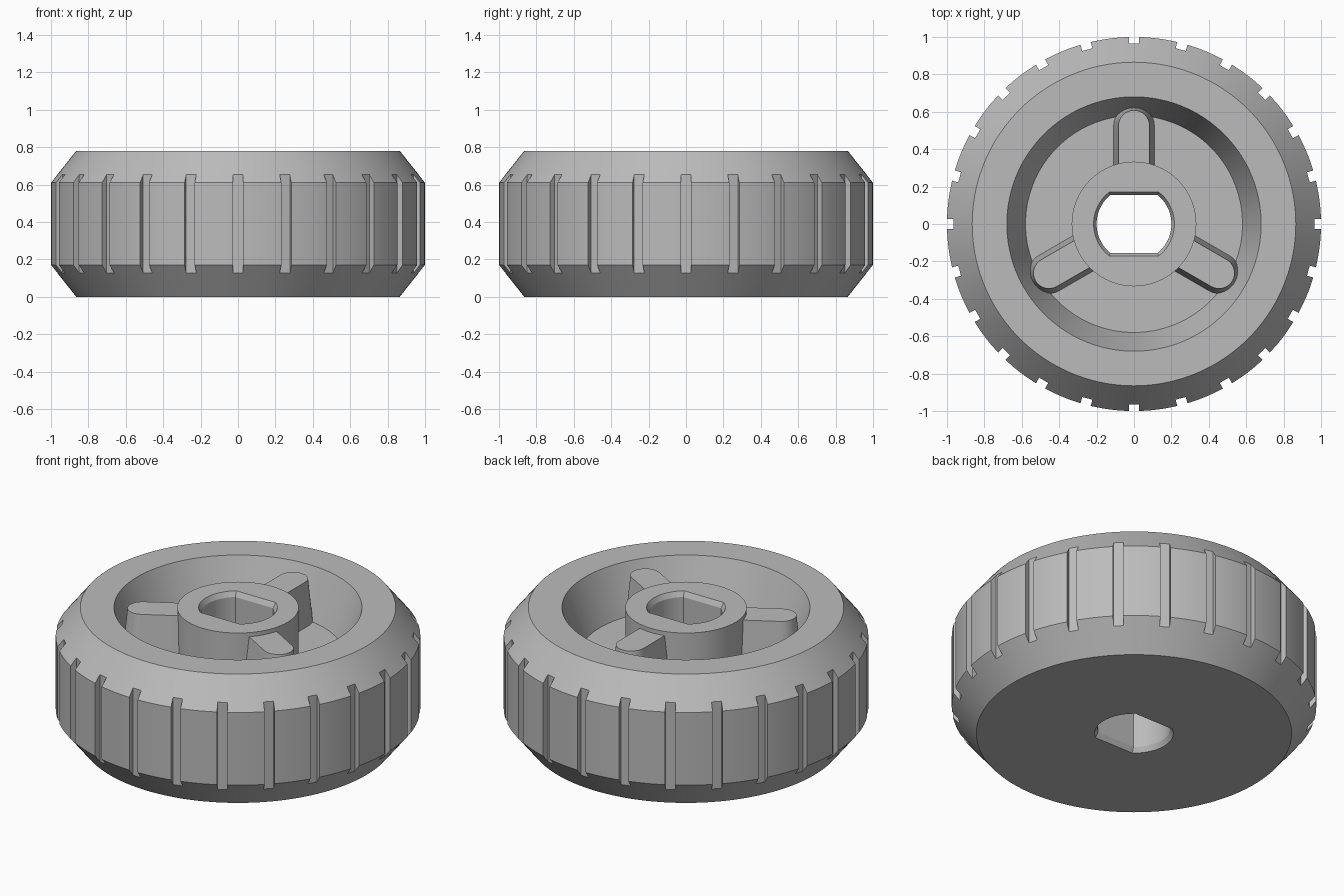
import bpy, bmesh
from math import pi, sin, cos, asin, radians
from mathutils import Matrix

cube = bpy.data.objects.get("Cube")
if cube:
    bpy.data.objects.remove(cube, do_unlink=True)

HEIGHT, FLOOR = 0.78, 0.5
SEGMENTS, GROOVES = 144, 24

grey = bpy.data.materials.new("grey plastic")
grey.use_nodes = True
colour = (0.5, 0.5, 0.5, 1)
grey.diffuse_color = colour
grey.node_tree.nodes["Principled BSDF"].inputs["Base Color"].default_value = colour


def make_object(name, bm):
    bmesh.ops.recalc_face_normals(bm, faces=bm.faces)
    mesh = bpy.data.meshes.new(name)
    bm.to_mesh(mesh)
    bm.free()
    mesh.materials.append(grey)
    obj = bpy.data.objects.new(name, mesh)
    bpy.context.collection.objects.link(obj)
    return obj


def activate(obj):
    bpy.ops.object.select_all(action='DESELECT')
    obj.select_set(True)
    bpy.context.view_layer.objects.active = obj


def loft(bm, sections):
    """Skin a stack of equal-length outlines and cap both ends."""
    rings = [[bm.verts.new(p) for p in section] for section in sections]
    n = len(rings[0])
    for low, high in zip(rings, rings[1:]):
        for i in range(n):
            j = (i + 1) % n
            bm.faces.new((low[i], low[j], high[j], high[i]))
    bm.faces.new(rings[0])
    bm.faces.new(rings[-1])


def cut(target, cutter):
    mod = target.modifiers.new("cut", 'BOOLEAN')
    mod.operation, mod.solver, mod.object = 'DIFFERENCE', 'EXACT', cutter
    activate(target)
    bpy.ops.object.modifier_apply(modifier=mod.name)
    bpy.data.objects.remove(cutter, do_unlink=True)


# Wheel body: chamfered tread, dished face and raised hub turned as one profile
profile = [(0.865, 0), (1, 0.17), (1, 0.61), (0.865, HEIGHT), (0.68, HEIGHT),
           (0.58, FLOOR), (0.333, FLOOR), (0.333, HEIGHT)]
bm = bmesh.new()
loft(bm, [[(r * cos(2 * pi * i / SEGMENTS), r * sin(2 * pi * i / SEGMENTS), z)
           for i in range(SEGMENTS)] for r, z in profile])
wheel = make_object("wheel_body", bm)

# Tread grooves
bm = bmesh.new()
for k in range(GROOVES):
    turn = Matrix.Rotation(2 * pi * k / GROOVES, 4, 'Z')
    place = Matrix.Translation((1.065, 0, HEIGHT / 2)) @ Matrix.Diagonal((0.2, 0.056, 1, 1))
    bmesh.ops.create_cube(bm, size=1, matrix=turn @ place)
cut(wheel, make_object("groove_cutter", bm))


# Axle hole: round with two flats, chamfered at both mouths
def hole_outline(grow, z, steps=20):
    r, flat = 0.2 + grow, 0.155 + grow
    a = asin(flat / r)
    points = []
    for start in (-a, pi - a):
        for i in range(steps + 1):
            t = start + 2 * a * i / steps
            points.append((r * cos(t), r * sin(t), z))
    return points


lip, deep = 0.016, 0.03
levels = [(lip, -0.1), (lip, 0), (0, deep), (0, HEIGHT - deep),
          (lip, HEIGHT), (lip, HEIGHT + 0.1)]
bm = bmesh.new()
loft(bm, [hole_outline(g, z) for g, z in levels])
cut(wheel, make_object("hole_cutter", bm))


# Spokes: drafted ribs with round outer ends, running from hub to dish wall
def spoke_outline(half, z, steps=16):
    arc = [(half * cos(pi * i / steps), 0.525 + half * sin(pi * i / steps), z)
           for i in range(steps + 1)]
    return arc + [(-half, 0.28, z), (half, 0.28, z)]


parts = [wheel]
for k, name in enumerate(("back_spoke", "right_spoke", "left_spoke")):
    bm = bmesh.new()
    loft(bm, [spoke_outline(0.11, FLOOR - 0.01), spoke_outline(0.083, HEIGHT - 0.025)])
    bm.transform(Matrix.Rotation(2 * pi * k / 3, 4, 'Z'))
    parts.append(make_object(name, bm))

for part in parts:
    activate(part)
    bpy.ops.object.shade_smooth_by_angle(angle=radians(25))
